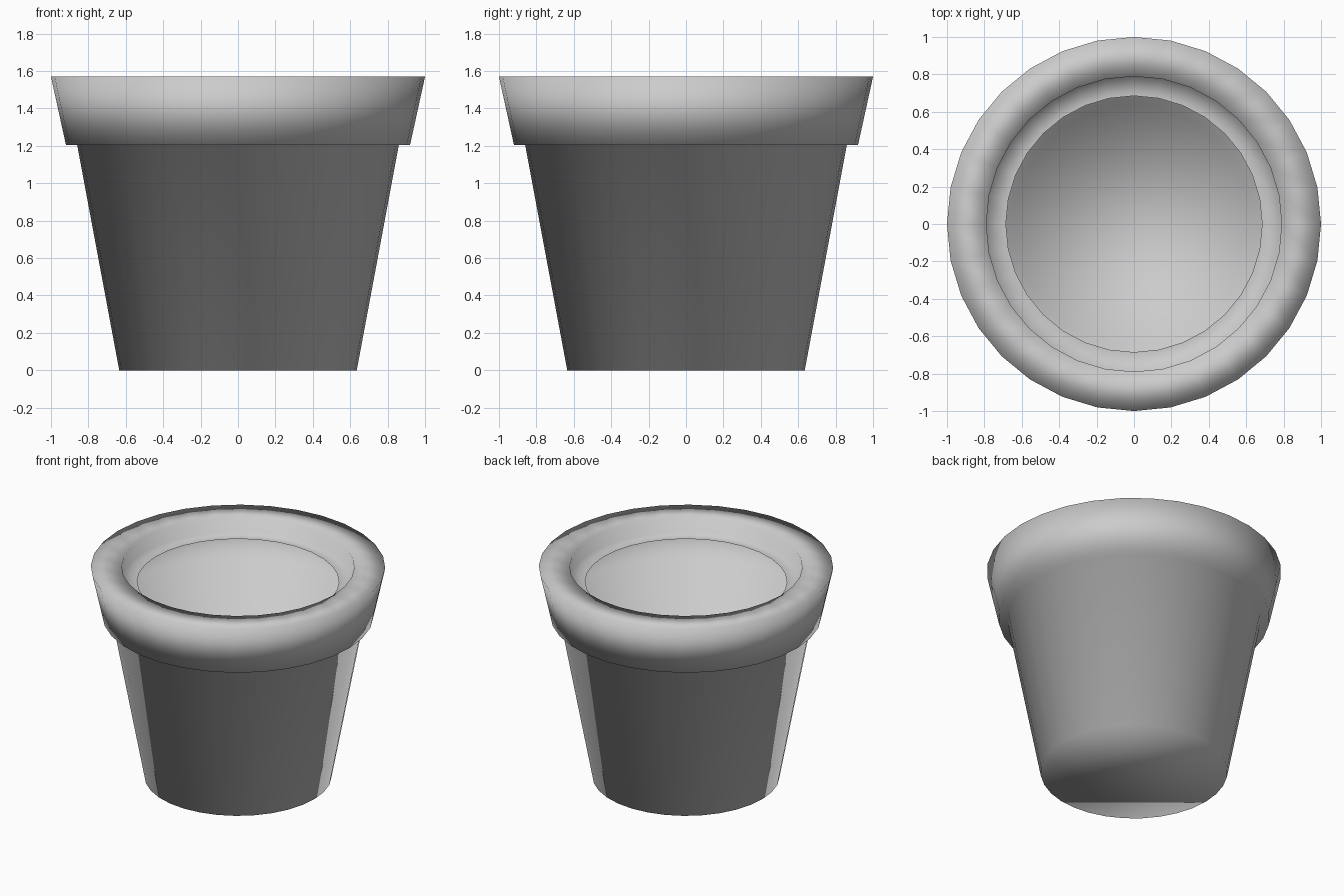
import bpy, bmesh, math

if "Cube" in bpy.data.objects:
    bpy.data.objects.remove(bpy.data.objects["Cube"])

SIDES = 32

# Pot profile (radius, height): foot, body, rim collar, lip, inner ledge with open hole
PROFILE = [
    (0.635, 0.0),
    (0.86, 1.205),
    (0.92, 1.205),
    (1.0, 1.57),
    (0.79, 1.57),
    (0.79, 1.46),
    (0.685, 1.46),
]


def ring(bm, radius, z):
    step = 2 * math.pi / SIDES
    return [bm.verts.new((radius * math.cos(i * step), radius * math.sin(i * step), z))
            for i in range(SIDES)]


bm = bmesh.new()
rings = [ring(bm, r, z) for r, z in PROFILE]

# Walls between neighbouring rings
for low, high in zip(rings, rings[1:]):
    for i in range(SIDES):
        j = (i + 1) % SIDES
        bm.faces.new((low[i], low[j], high[j], high[i]))

# Base disc
bm.faces.new(list(reversed(rings[0])))

# The whole pot is one continuous smooth shell
for face in bm.faces:
    face.smooth = True

mesh = bpy.data.meshes.new("flower_pot")
bm.to_mesh(mesh)
bm.free()
pot = bpy.data.objects.new("flower_pot", mesh)
bpy.context.collection.objects.link(pot)
